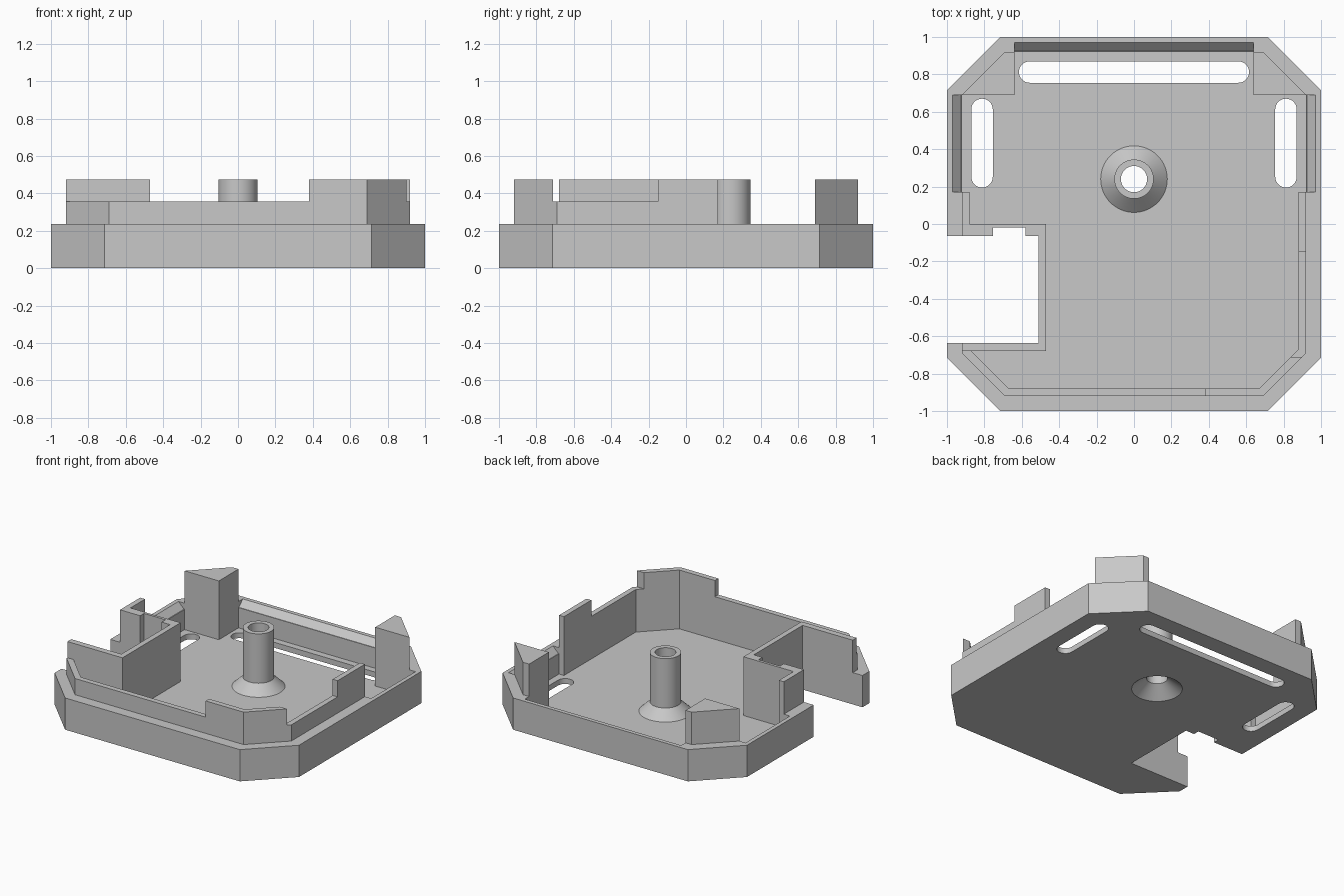
import bpy, bmesh, math
from mathutils import Vector

cube = bpy.data.objects.get("Cube")
if cube:
    bpy.data.objects.remove(cube, do_unlink=True)

grey = bpy.data.materials.new("light grey plastic")
grey.use_nodes = True
grey.diffuse_color = (0.58, 0.58, 0.58, 1)
grey.node_tree.nodes["Principled BSDF"].inputs["Base Color"].default_value = grey.diffuse_color

FLOOR, RIM, LOW, TALL = 0.04, 0.235, 0.355, 0.475
OUT, IN = 0.92, 0.88          # lip faces
OUT_C, IN_C = 0.69, 0.67      # where the corner cuts begin


def finish(name, bm):
    bmesh.ops.recalc_face_normals(bm, faces=bm.faces)
    mesh = bpy.data.meshes.new(name)
    bm.to_mesh(mesh)
    bm.free()
    mesh.materials.append(grey)
    ob = bpy.data.objects.new(name, mesh)
    bpy.context.collection.objects.link(ob)
    return ob


def prism(name, outline, z0, z1):
    bm = bmesh.new()
    face = bm.faces.new([bm.verts.new((x, y, z0)) for x, y in outline])
    new = bmesh.ops.extrude_face_region(bm, geom=[face], use_keep_orig=True)["geom"]
    bmesh.ops.translate(bm, vec=(0, 0, z1 - z0),
                        verts=[g for g in new if isinstance(g, bmesh.types.BMVert)])
    return finish(name, bm)


def box(name, x0, x1, y0, y1, z0, z1):
    return prism(name, [(x0, y0), (x1, y0), (x1, y1), (x0, y1)], z0, z1)


def octagon(r, c):
    return [(c, -r), (r, -c), (r, c), (c, r), (-c, r), (-r, c), (-r, -c), (-c, -r)]


def stadium(x0, x1, y0, y1):
    # Rounded slot outline, long in either direction
    r = min(x1 - x0, y1 - y0) / 2
    pts = []
    for k, (cx, cy) in enumerate([(x1 - r, y1 - r), (x0 + r, y1 - r),
                                  (x0 + r, y0 + r), (x1 - r, y0 + r)]):
        for i in range(9):
            a = math.pi / 2 * (k + i / 8)
            p = (cx + r * math.cos(a), cy + r * math.sin(a))
            if not pts or math.dist(p, pts[-1]) > 1e-4:
                pts.append(p)
    if math.dist(pts[0], pts[-1]) < 1e-4:
        pts.pop()
    return pts


def cut(target, cutter):
    mod = target.modifiers.new("cut", "BOOLEAN")
    mod.operation, mod.solver, mod.object = "DIFFERENCE", "EXACT", cutter
    deps = bpy.context.evaluated_depsgraph_get()
    mesh = bpy.data.meshes.new_from_object(target.evaluated_get(deps))
    target.modifiers.clear()
    target.data = mesh
    bpy.data.objects.remove(cutter, do_unlink=True)


def bevel_cutter(centre, along, outward, length):
    # Triangular bar that slopes the inner top edge of a wall
    along, outward = Vector(along), Vector(outward)
    up = Vector((0, 0, 1))
    section = [(-0.03, 0.19), (0.005, 0.19), (0.05, RIM), (0.05, 0.3), (-0.03, 0.3)]
    bm = bmesh.new()
    ends = [[bm.verts.new(Vector(centre) + along * s * length / 2 + outward * o + up * z)
             for o, z in section] for s in (-1, 1)]
    bm.faces.new(ends[0])
    bm.faces.new(ends[1])
    n = len(section)
    for i in range(n):
        j = (i + 1) % n
        bm.faces.new([ends[0][i], ends[0][j], ends[1][j], ends[1][i]])
    return finish("edge_cutter", bm)


# Tray with hollow, side notch, slots and sloped rim edges
tray = prism("tray", octagon(1, 0.715), 0, RIM)
cut(tray, prism("hollow", octagon(OUT, OUT_C), FLOOR, 0.5))
cut(tray, box("notch", -1.2, -0.51, -0.635, -0.065, -0.1, 0.5))
cut(tray, box("notch_recess", -0.755, -0.58, -0.1, -0.02, -0.1, 0.5))
for slot in [(-0.615, 0.615, 0.755, 0.87), (-0.87, -0.755, 0.195, 0.67), (0.755, 0.87, 0.195, 0.67)]:
    cut(tray, prism("slot", stadium(*slot), -0.1, 0.1))
cut(tray, bevel_cutter((0, OUT, 0), (1, 0, 0), (0, 1, 0), 1.28))
for side in (-1, 1):
    cut(tray, bevel_cutter((side * OUT, 0.43, 0), (0, 1, 0), (side, 0, 0), 0.52))

POST_Y, SEGMENTS = 0.24, 64
circle = [(0.17 * math.cos(2 * math.pi * i / SEGMENTS),
           POST_Y + 0.17 * math.sin(2 * math.pi * i / SEGMENTS)) for i in range(SEGMENTS)]
cut(tray, prism("post_hole", circle, -0.1, 0.1))

# Lip standing inside the rim, in low and tall stretches
d_out, d_in = OUT + OUT_C - 0.71, IN + IN_C - 0.71
prism("front_lip", [(-OUT, -0.68), (-OUT, -OUT_C), (-OUT_C, -OUT), (0.38, -OUT),
                    (0.38, -IN), (-IN_C, -IN), (-IN_C - 0.2, -0.68)], FLOOR, LOW)
prism("front_left_corner_lip", [(0.38, -OUT), (OUT_C, -OUT), (d_out, -0.71),
                                (d_in, -0.71), (IN_C, -IN), (0.38, -IN)], FLOOR, TALL)
prism("left_lip", [(d_out, -0.71), (OUT, -OUT_C), (OUT, -0.15),
                   (IN, -0.15), (IN, -IN_C), (d_in, -0.71)], FLOOR, LOW)
box("left_tall_lip", IN, OUT, -0.15, 0.17, FLOOR, TALL)

# Wall around the notch, running into the right lip
prism("notch_wall", [(-OUT, -0.68), (-0.47, -0.68), (-0.47, 0), (-IN, 0), (-IN, 0.17),
                     (-OUT, 0.17), (-OUT, -0.065), (-0.755, -0.065), (-0.755, -0.02),
                     (-0.58, -0.02), (-0.58, -0.065), (-0.51, -0.065), (-0.51, -0.635),
                     (-OUT, -0.635)], FLOOR, TALL)

# Back corner blocks
for name, s in (("back_right_block", -1), ("back_left_block", 1)):
    prism(name, [(s * OUT, OUT_C), (s * 0.64, OUT_C), (s * 0.64, OUT), (s * OUT_C, OUT)],
          FLOOR, TALL)

# Hollow screw post with flared foot and countersink
profile = [(0.17, 0), (0.17, FLOOR), (0.178, FLOOR), (0.105, 0.11),
           (0.105, TALL), (0.07, TALL), (0.07, 0.08)]
bm = bmesh.new()
ring = [bm.verts.new((r, POST_Y, z)) for r, z in profile]
edges = [bm.edges.new((ring[i], ring[(i + 1) % len(ring)])) for i in range(len(ring))]
bmesh.ops.spin(bm, geom=ring + edges, cent=(0, POST_Y, 0), axis=(0, 0, 1),
               angle=2 * math.pi, steps=SEGMENTS)
bmesh.ops.remove_doubles(bm, verts=bm.verts, dist=1e-4)
post = finish("screw_post", bm)

# Smooth the round walls, keep edges sharp
bpy.ops.object.select_all(action="DESELECT")
for ob in (post, tray):
    ob.select_set(True)
bpy.context.view_layer.objects.active = post
bpy.ops.object.shade_smooth_by_angle(angle=math.radians(30))
